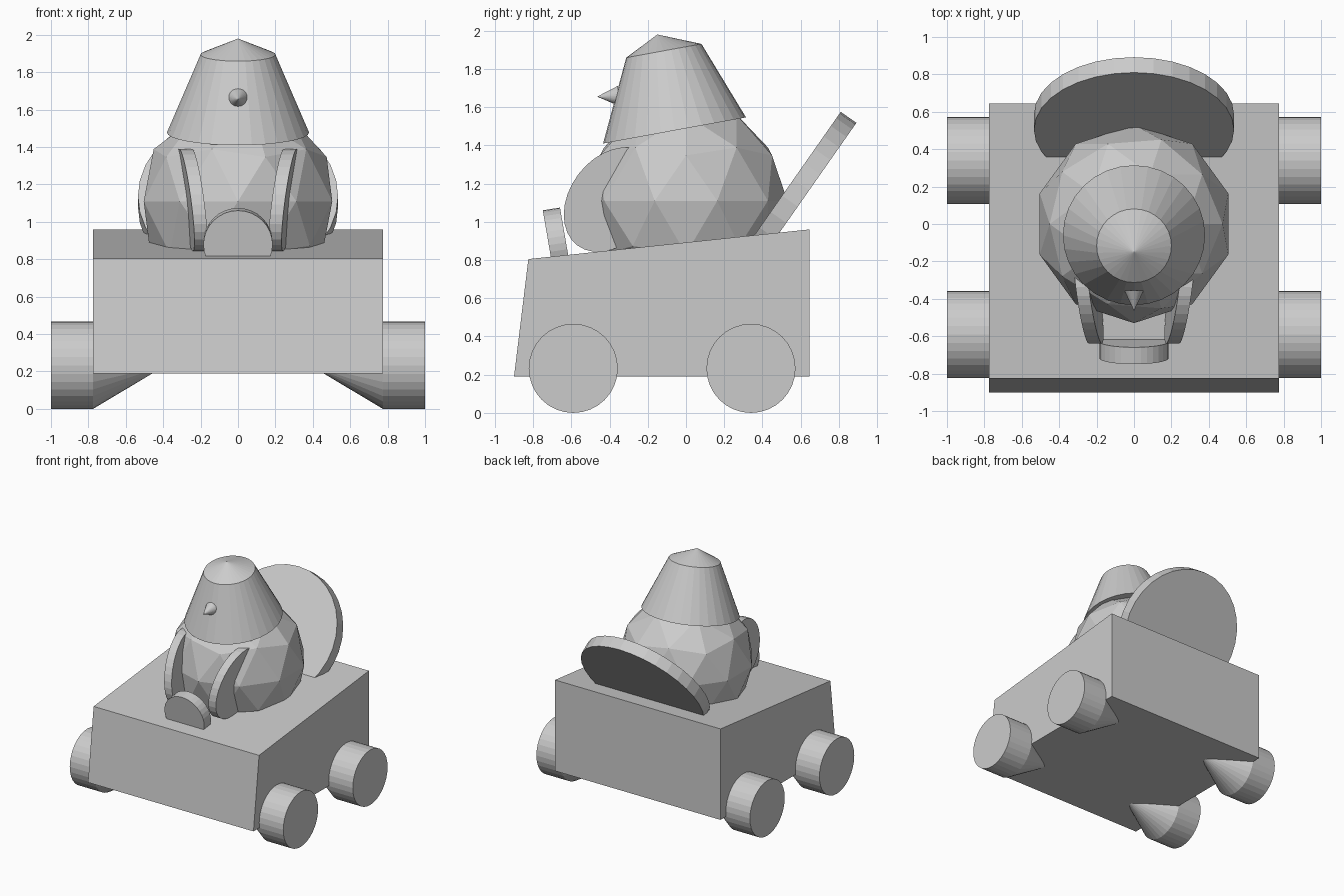
import bpy, bmesh, math
from mathutils import Matrix, Vector

old = bpy.data.objects.get("Cube")
if old:
    bpy.data.objects.remove(old, do_unlink=True)

grey = bpy.data.materials.new("plain grey")
grey.use_nodes = True
colour = (0.6, 0.6, 0.6, 1)
grey.diffuse_color = colour
grey.node_tree.nodes["Principled BSDF"].inputs["Base Color"].default_value = colour


def finish(name, bm, mirror=False):
    """Turn a bmesh into a flat shaded grey object, optionally mirrored in x."""
    bmesh.ops.recalc_face_normals(bm, faces=bm.faces)
    mesh = bpy.data.meshes.new(name)
    bm.to_mesh(mesh)
    bm.free()
    mesh.materials.append(grey)
    ob = bpy.data.objects.new(name, mesh)
    bpy.context.collection.objects.link(ob)
    if mirror:
        mod = ob.modifiers.new("mirror", "MIRROR")
        mod.use_mirror_merge = False
    return ob


def round_part(name, base, u, v, w, r1=1, r2=1, mirror=False, sides=32):
    """Cylinder or cone from base along w, with section axes u and v."""
    bm = bmesh.new()
    bmesh.ops.create_cone(bm, cap_ends=True, segments=sides, radius1=r1, radius2=r2, depth=1)
    frame = Matrix((u, v, w)).transposed().to_4x4()
    frame.translation = Vector(base) + Vector(w) / 2
    bm.transform(frame)
    return finish(name, bm, mirror)


X, Y, Z = (1, 0, 0), (0, 1, 0), (0, 0, 1)

# Cart body: side profile extruded across x
bm = bmesh.new()
half = 0.775
profile = [(-0.9, 0.19), (0.645, 0.19), (0.645, 0.96), (-0.825, 0.805)]
face = bm.faces.new([bm.verts.new((-half, y, z)) for y, z in profile])
side = bmesh.ops.extrude_face_region(bm, geom=[face])
moved = [g for g in side["geom"] if isinstance(g, bmesh.types.BMVert)]
bmesh.ops.translate(bm, verts=moved, vec=(2 * half, 0, 0))
finish("cart_body", bm)

# Wheels with tapering hubs running under the cart
for label, y in (("front", -0.59), ("back", 0.34)):
    hub = (half, y, 0.233)
    round_part(label + "_wheels", hub, Y, Z, (1 - half, 0, 0), 0.233, 0.233, True)
    round_part(label + "_hubs", hub, Y, Z, (-0.39, 0, 0), 0.233, 0, True)

# Faceted torso
bm = bmesh.new()
bmesh.ops.create_icosphere(bm, subdivisions=2, radius=0.53)
bmesh.ops.translate(bm, verts=bm.verts, vec=(0, 0, 1.11))
finish("torso", bm)

# Head leaning forward, with a shallow conical crown
lean = Vector((0, 0.984, 0.18))
neck = Vector((0, -0.06, 1.478))
rise = Vector((0, -0.056, 0.417))
round_part("head", neck, X, lean, rise, 0.38, 0.2)
round_part("crown", neck + rise, X, lean, (0, -0.034, 0.085), 0.2, 0)

# Nose
round_part("nose", (0, -0.355, 1.66), X, Z, (0, -0.11, -0.005), 0.052, 0)

# Oval arms, angled inward to the front
long_axis = Vector((0.15, 0.6, 0.8)) * 0.3
short_axis = Vector((-0.027, -0.8, 0.6)) * 0.22
round_part("arms", (0.208, -0.388, 1.116), long_axis, short_axis, (0.07, 0, 0), mirror=True)

# Tilted round back rest
tilt = math.radians(55)
up = Vector((0, math.cos(tilt), math.sin(tilt)))
back = Vector((0, math.sin(tilt), -math.cos(tilt)))
round_part("back_rest", (0, 0.503, 1.137), X, up, back * 0.1, 0.535, 0.535)

# Small round plate standing at the front
round_part("front_plate", (0, -0.718, 0.878), X, (0, -0.17, 0.985), (0, 0.09, 0.014), 0.185, 0.185)
